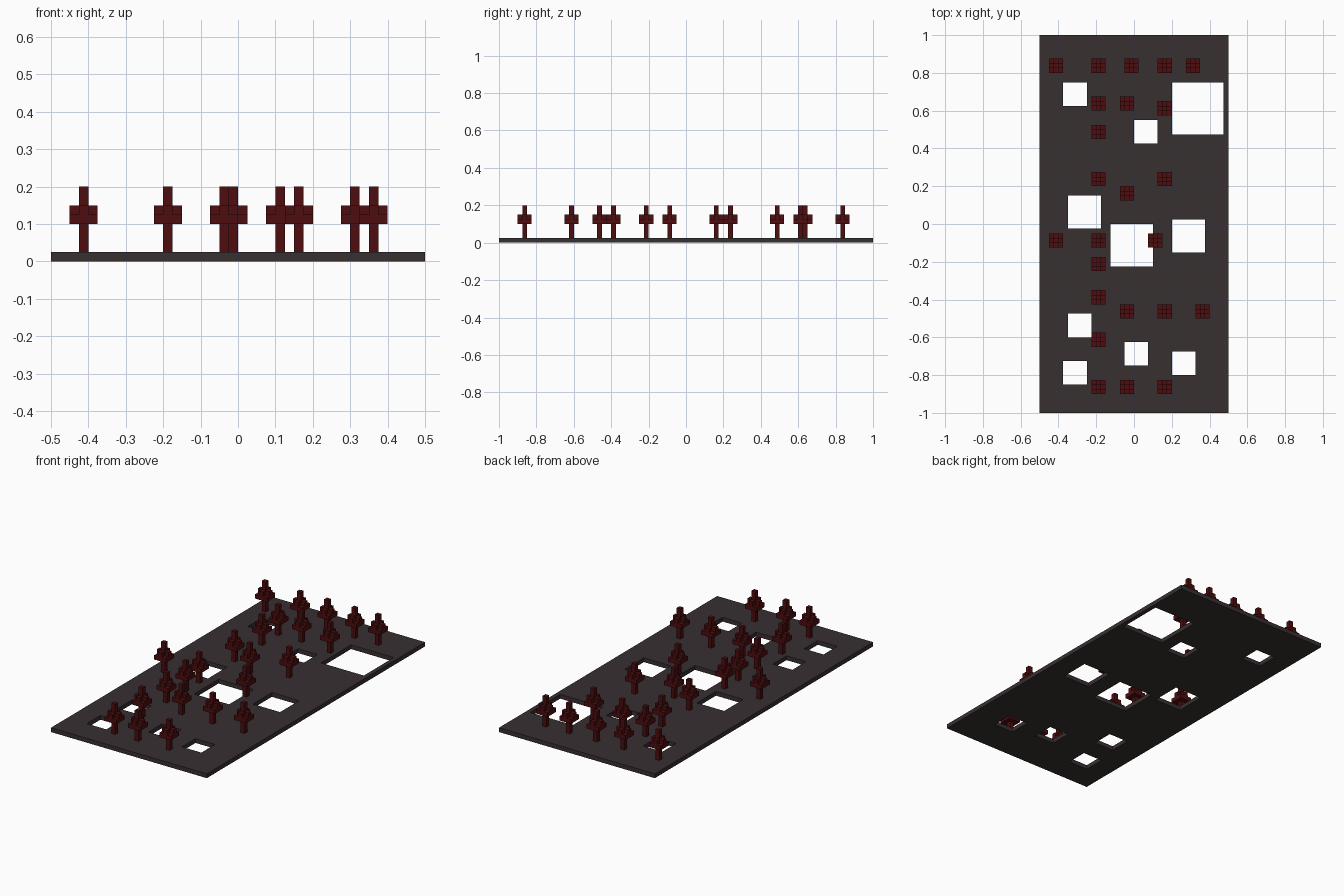
import bpy, bmesh
from mathutils import Matrix, Vector

cube = bpy.data.objects.get("Cube")
if cube:
    bpy.data.objects.remove(cube, do_unlink=True)

U = 0.025  # block size, also the slab thickness


def material(name, rgb):
    m = bpy.data.materials.new(name)
    m.use_nodes = True
    m.diffuse_color = (*rgb, 1)
    bsdf = next(n for n in m.node_tree.nodes if n.type == 'BSDF_PRINCIPLED')
    bsdf.inputs["Base Color"].default_value = (*rgb, 1)
    bsdf.inputs["Roughness"].default_value = 0.9
    return m


def finish(bm, name, mat):
    bmesh.ops.recalc_face_normals(bm, faces=bm.faces)
    mesh = bpy.data.meshes.new(name)
    bm.to_mesh(mesh)
    bm.free()
    mesh.materials.append(mat)
    return mesh


def place(name, mesh, loc=(0, 0, 0)):
    ob = bpy.data.objects.new(name, mesh)
    ob.location = loc
    bpy.context.collection.objects.link(ob)


stone = material("dark stone", (0.040, 0.029, 0.031))
red = material("deep red", (0.075, 0.0040, 0.0045))

# Square holes: left edge, front edge, side length
holes = [
    (-0.375, 0.625, 0.125), (0.2, 0.475, 0.275), (0, 0.425, 0.125),
    (-0.35, -0.025, 0.175), (-0.125, -0.225, 0.225), (0.2, -0.15, 0.175),
    (-0.35, -0.6, 0.125), (-0.05, -0.75, 0.125), (0.2, -0.8, 0.125),
    (-0.375, -0.85, 0.125),
]

# Slab: a sheet cut along the hole edges, holes removed, then thickened
bm = bmesh.new()
bmesh.ops.create_grid(bm, x_segments=1, y_segments=1, size=1,
                      matrix=Matrix.Diagonal((0.5, 1, 1, 1)))
for axis in (0, 1):
    normal = Vector((1 - axis, axis, 0))
    for cut in sorted({round(h[axis] + d, 4) for h in holes for d in (0, h[2])}):
        bmesh.ops.bisect_plane(bm, geom=bm.verts[:] + bm.edges[:] + bm.faces[:],
                               plane_co=normal * cut, plane_no=normal)


def in_hole(face):
    c = face.calc_center_median()
    return any(0 < c.x - x < s and 0 < c.y - y < s for x, y, s in holes)


bmesh.ops.delete(bm, geom=[f for f in bm.faces if in_hole(f)], context='FACES')
ext = bmesh.ops.extrude_face_region(bm, geom=bm.faces[:], use_keep_orig=True)
bmesh.ops.translate(bm, vec=(0, 0, U),
                    verts=[g for g in ext["geom"] if isinstance(g, bmesh.types.BMVert)])
place("slab", finish(bm, "slab", stone))

# Tree: trunk, square lower crown, cross-shaped upper crown (sizes in blocks)
bm = bmesh.new()
for sx, sy, z0, z1 in [(1, 1, 1, 8), (3, 3, 4, 5), (3, 1, 5, 6), (1, 3, 5, 6)]:
    bmesh.ops.create_cube(bm, size=U, matrix=Matrix.Translation((0, 0, U * (z0 + z1) / 2))
                          @ Matrix.Diagonal((sx, sy, z1 - z0, 1)))
tree = finish(bm, "tree", red)

# Rows of trees, front to back: y, then the x positions
rows = {
    -0.8625: (-0.1875, -0.0375, 0.1625),
    -0.6125: (-0.1875,),
    -0.4625: (-0.0375, 0.1625, 0.3625),
    -0.3875: (-0.1875,),
    -0.2125: (-0.1875,),
    -0.0875: (-0.4125, -0.1875, 0.1125),
    0.1625: (-0.0375,),
    0.2375: (-0.1875, 0.1625),
    0.4875: (-0.1875,),
    0.6125: (0.1625,),
    0.6375: (-0.1875, -0.0375),
    0.8375: (-0.4125, -0.1875, -0.0125, 0.1625, 0.3125),
}
for y, xs in rows.items():
    for x in xs:
        place("tree", tree, (x, y, 0))
